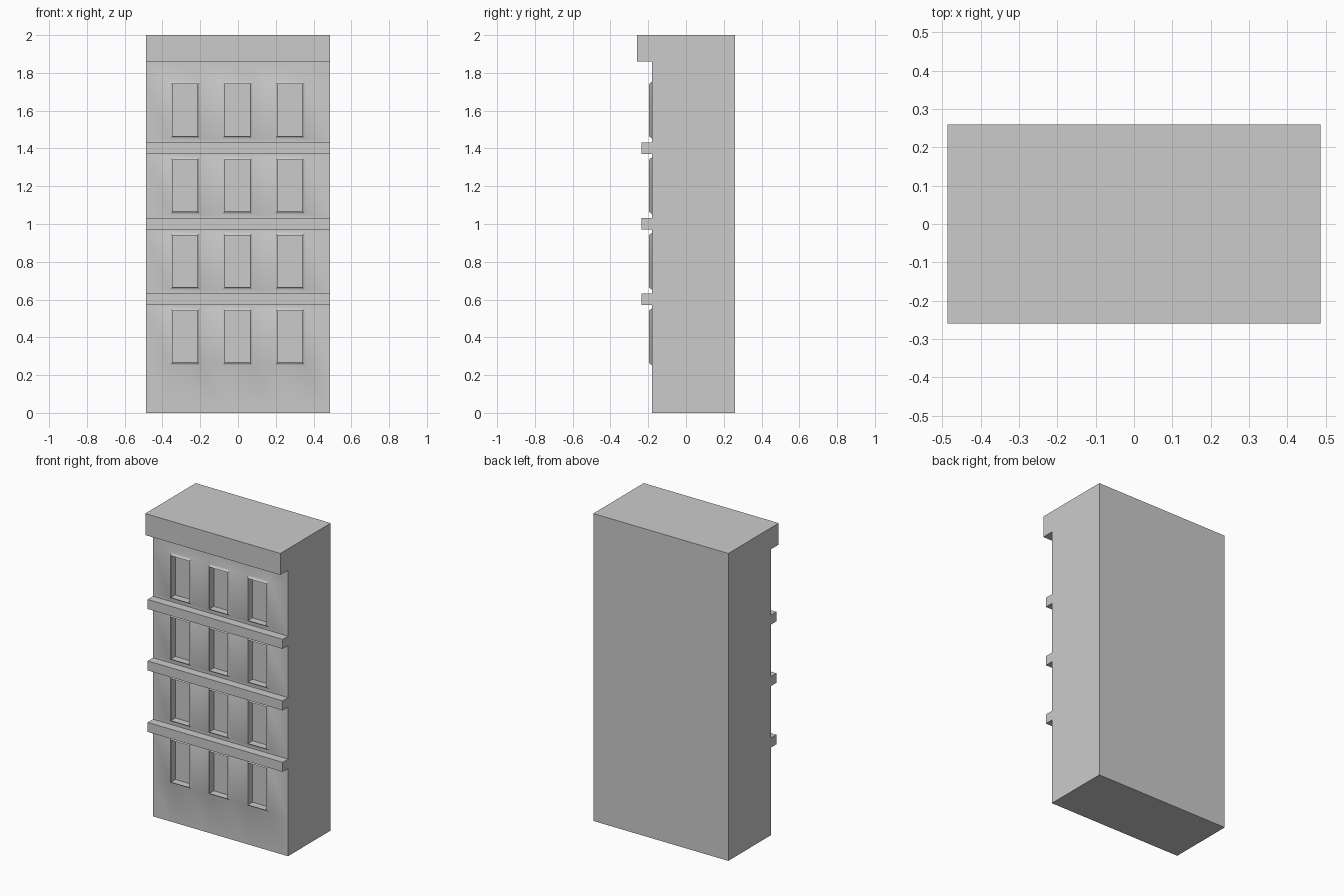
import bpy, bmesh
from math import radians
from mathutils import Vector

if "Cube" in bpy.data.objects:
    bpy.data.objects.remove(bpy.data.objects["Cube"])

HALF_W = 0.486
WALL, BAND, CORNICE, BACK = -0.18, -0.235, -0.259, 0.259
WIN_X = (-0.28, -0.003, 0.275)
WIN_Z = [0.403 + 0.4 * i for i in range(4)]
LIP, LIP_OUT, GLASS_Y = 0.014, 0.017, -0.15
HALF_X, HALF_Z = 0.066 + LIP, 0.137 + LIP

# Side profile (y, z): wall, three string courses, cornice, flat roof
profile = [(BACK, 0), (WALL, 0)]
for i in range(3):
    lo, hi = 0.57 + 0.4 * i, 0.632 + 0.4 * i
    profile += [(WALL, lo), (BAND, lo), (BAND, hi), (WALL, hi)]
profile += [(WALL, 1.86), (CORNICE, 1.86), (CORNICE, 2), (BACK, 2)]

bm = bmesh.new()
left = [bm.verts.new((-HALF_W, y, z)) for y, z in profile]
right = [bm.verts.new((HALF_W, y, z)) for y, z in profile]
bm.faces.new(left)
bm.faces.new(right[::-1])
for i in range(len(profile)):
    j = (i + 1) % len(profile)
    bm.faces.new((left[j], left[i], right[i], right[j]))
bmesh.ops.recalc_face_normals(bm, faces=bm.faces[:])
bm.normal_update()


def wall_faces():
    return [f for f in bm.faces if f.normal.y < -0.9
            and abs(f.calc_center_median().y - WALL) < 1e-4]


def cut_wall(point, normal):
    faces = wall_faces()
    edges = {e for f in faces for e in f.edges}
    verts = {v for f in faces for v in f.verts}
    bmesh.ops.bisect_plane(bm, geom=faces + list(edges) + list(verts),
                           dist=1e-5, plane_co=point, plane_no=normal)
    bm.normal_update()


# Cut window outlines into the wall
for s in (-1, 1):
    for x in WIN_X:
        cut_wall((x + s * HALF_X, 0, 0), (1, 0, 0))
    for z in WIN_Z:
        cut_wall((0, 0, z + s * HALF_Z), (0, 0, 1))


# Windows: sloped raised surround, then a deep recess
def is_window(f):
    c = f.calc_center_bounds()
    return (any(abs(c.x - x) < 0.01 for x in WIN_X)
            and any(abs(c.z - z) < 0.01 for z in WIN_Z))


windows = [f for f in wall_faces() if is_window(f)]
bmesh.ops.inset_individual(bm, faces=windows, thickness=LIP, depth=LIP_OUT,
                           use_even_offset=True)
panes = bmesh.ops.extrude_discrete_faces(bm, faces=windows)["faces"]
for v in {v for f in panes for v in f.verts}:
    v.co.y = GLASS_Y
bmesh.ops.recalc_face_normals(bm, faces=bm.faces[:])

mesh = bpy.data.meshes.new("building")
bm.to_mesh(mesh)
bm.free()
building = bpy.data.objects.new("building", mesh)
bpy.context.collection.objects.link(building)

# Soft blend of surrounds into the wall, sharp edges elsewhere
bpy.context.view_layer.objects.active = building
building.select_set(True)
bpy.ops.object.shade_smooth_by_angle(angle=radians(55))
